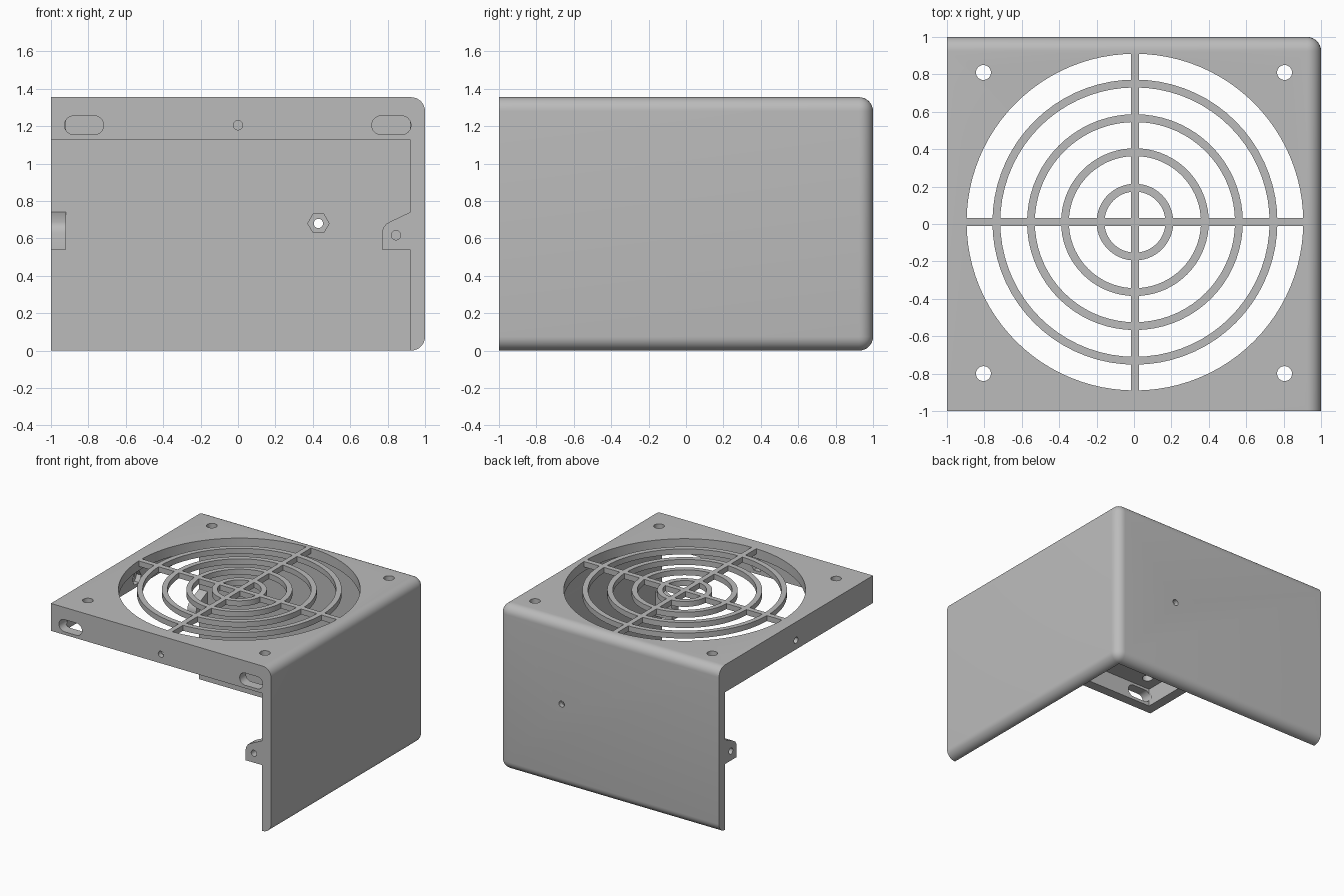
import bpy, bmesh
from math import cos, sin, pi, tau
from mathutils import Vector

H, T, R = 1.355, 0.08, 0.075          # height, wall thickness, edge radius
LIP_Z, HOLE_Z = 1.13, 1.205           # underside of lip, height of lip holes
CX, CY = 0.005, 0.01                  # grille centre

if "Cube" in bpy.data.objects:
    bpy.data.objects.remove(bpy.data.objects["Cube"])

grey = bpy.data.materials.new("plain grey")
grey.use_nodes = True
grey.diffuse_color = (0.5, 0.5, 0.5, 1)
grey.node_tree.nodes["Principled BSDF"].inputs["Base Color"].default_value = (0.5, 0.5, 0.5, 1)


def make(name, bm):
    bmesh.ops.recalc_face_normals(bm, faces=bm.faces)
    mesh = bpy.data.meshes.new(name)
    bm.to_mesh(mesh)
    bm.free()
    mesh.materials.append(grey)
    ob = bpy.data.objects.new(name, mesh)
    bpy.context.collection.objects.link(ob)
    return ob


def prism(name, points, axis, a, b):
    """Extrude a 2D outline from a to b along the named axis."""
    place = {"x": lambda u, w: (a, u, w), "y": lambda u, w: (u, a, w),
             "z": lambda u, w: (u, w, a)}[axis]
    bm = bmesh.new()
    face = bm.faces.new([bm.verts.new(place(u, w)) for u, w in points])
    ext = bmesh.ops.extrude_face_region(bm, geom=[face])["geom"]
    shift = Vector([(b - a) * (axis == k) for k in "xyz"])
    bmesh.ops.translate(bm, vec=shift, verts=[v for v in ext if isinstance(v, bmesh.types.BMVert)])
    return make(name, bm)


def rect(u0, u1, w0, w1):
    return [(u0, w0), (u1, w0), (u1, w1), (u0, w1)]


def circle(u, w, r, n=32):
    return [(u + r * cos(tau * i / n), w + r * sin(tau * i / n)) for i in range(n)]


def slot(u, w, half, r, n=12):
    ends = [(half, -pi / 2), (-half, pi / 2)]
    return [(u + o + r * cos(s + pi * i / n), w + r * sin(s + pi * i / n))
            for o, s in ends for i in range(n + 1)]


def combine(ob, other, operation="DIFFERENCE"):
    other.hide_render = True
    mod = ob.modifiers.new("combine", "BOOLEAN")
    mod.operation, mod.object, mod.solver = operation, other, "EXACT"
    bpy.context.view_layer.objects.active = ob
    bpy.ops.object.modifier_apply(modifier=mod.name)
    bpy.data.objects.remove(other)


def cut(ob, points, axis, a, b):
    combine(ob, prism("cutter", points, axis, a, b))


# Shell: block with rounded back and right edges
bm = bmesh.new()
bmesh.ops.create_cube(bm, size=1)
for v in bm.verts:
    v.co = (v.co.x * 2, v.co.y * 2, (v.co.z + 0.5) * H)
bm.normal_update()


def rounded(edge):
    normals = [f.normal for f in edge.link_faces]
    outer = [n.x > 0.5 or n.y > 0.5 for n in normals]
    flat = [abs(n.z) > 0.5 for n in normals]
    return all(outer) or (any(outer) and any(flat))


bmesh.ops.bevel(bm, geom=[e for e in bm.edges if rounded(e)], offset=R, segments=8,
                profile=0.5, affect="EDGES")
shell = make("cover_shell", bm)

# Hollow interior, then the open front and left below the lips
inner = 1 - T
cut(shell, rect(-inner, inner, -inner, inner), "z", -0.5, H - T)
cut(shell, rect(-1.5, inner, -1.5, inner), "z", -0.6, LIP_Z)

# Fan opening and corner screw holes
cut(shell, circle(CX, CY, 0.9, 96), "z", H - 0.15, H + 0.1)
for x in (-0.805, 0.805):
    for y in (-0.8, 0.81):
        cut(shell, circle(x, y, 0.04), "z", H - 0.15, H + 0.1)

# Lip slots, screw holes and hexagonal nut recesses
for x in (-0.823, 0.82):
    cut(shell, slot(x, HOLE_Z, 0.055, 0.05), "y", -1.1, -0.9)
for axis, u, w, side in (("y", 0, HOLE_Z, -1), ("x", 0, HOLE_Z, -1), ("y", 0.43, 0.68, 1)):
    cut(shell, circle(u, w, 0.025, 24), axis, side * 0.85, side * 1.1)
    cut(shell, circle(u, w, 0.057, 6), axis, side * 0.85, side * 0.96)

# Screw tabs on the free ends of the two walls
tab_outline = [(0.93, 0.54), (0.77, 0.54), (0.77, 0.63), (0.776, 0.655), (0.79, 0.675),
               (0.81, 0.688), (0.92, 0.74), (0.93, 0.74)]
for name, axis in (("right_wall_tab", "y"), ("back_wall_tab", "x")):
    tab = prism(name, tab_outline, axis, -1, -inner)
    cut(tab, circle(0.845, 0.617, 0.025, 24), axis, -1.1, -0.8)

# Finger guard: concentric rings joined by a cross
depth = 0.045
grille = prism("fan_grille", rect(CX - 0.905, CX + 0.905, CY - 0.021, CY + 0.021), "z", H - depth, H)
combine(grille, prism("cross_bar", rect(CX - 0.021, CX + 0.021, CY - 0.905, CY + 0.905),
                      "z", H - depth, H), "UNION")
for radius in (0.205, 0.395, 0.577, 0.762):
    ring = prism("ring", circle(CX, CY, radius, 72), "z", H - depth, H)
    cut(ring, circle(CX, CY, radius - 0.042, 72), "z", H - 0.2, H + 0.2)
    combine(grille, ring, "UNION")

# Smooth the curved surfaces, keep the edges sharp
for ob in bpy.context.collection.objects:
    if ob.type == "MESH" and grey.name in ob.data.materials:
        bpy.ops.object.select_all(action="DESELECT")
        ob.select_set(True)
        bpy.context.view_layer.objects.active = ob
        bpy.ops.object.shade_smooth_by_angle()
